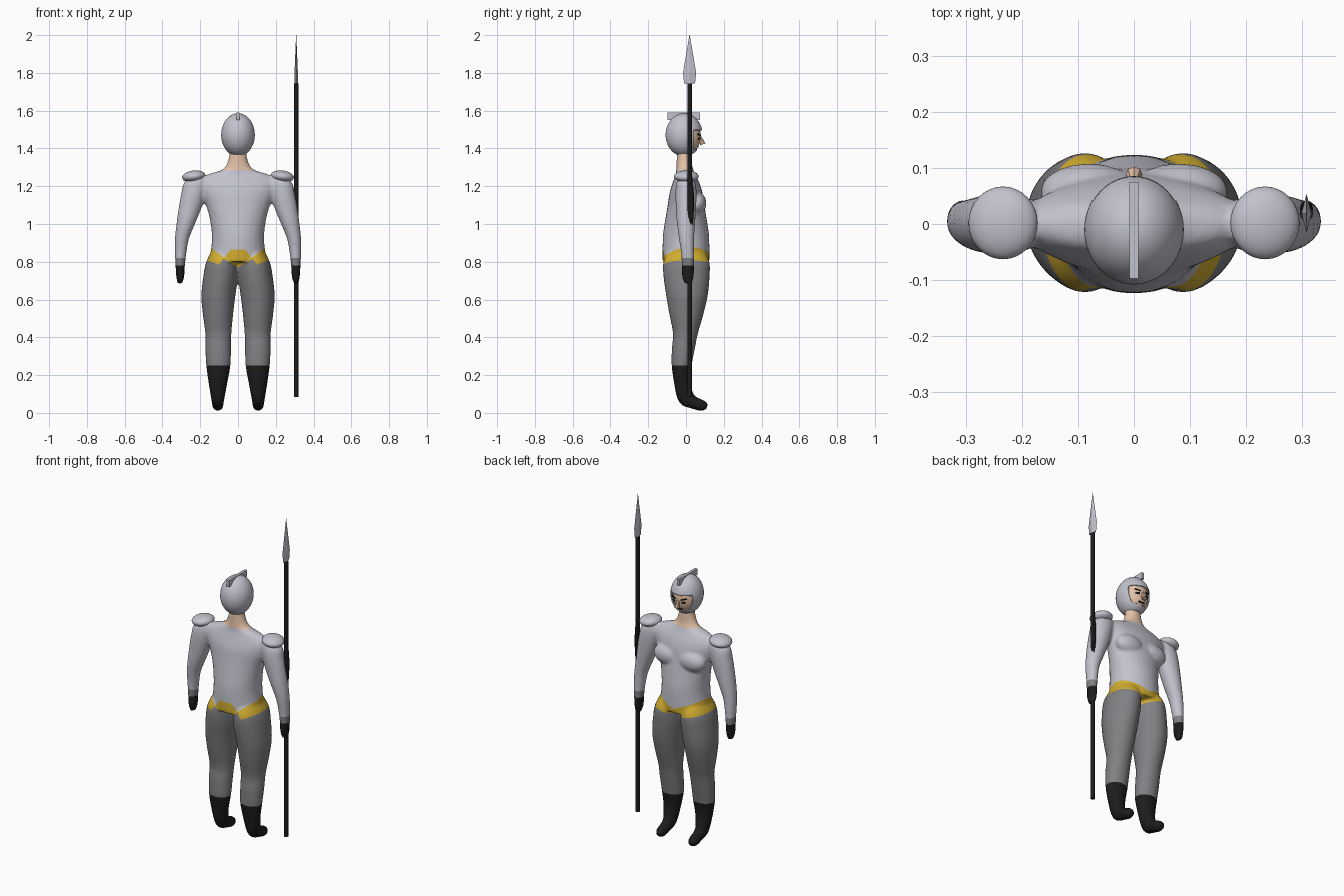
import bpy, bmesh, math
from mathutils import Vector, Matrix

if "Cube" in bpy.data.objects:
    bpy.data.objects.remove(bpy.data.objects["Cube"])


def material(name, rgb):
    m = bpy.data.materials.new(name)
    m.diffuse_color = (*rgb, 1)
    m.use_nodes = True
    m.node_tree.nodes["Principled BSDF"].inputs["Base Color"].default_value = m.diffuse_color
    return m


ARMOR = material("light_armor", (0.54, 0.54, 0.61))
CLOTH = material("grey_cloth", (0.22, 0.22, 0.235))
GOLD = material("belt_yellow", (0.64, 0.42, 0.03))
BLACK = material("black_leather", (0.012, 0.012, 0.012))
SKIN = material("skin", (0.78, 0.54, 0.39))


def finish(bm, name, mats, smooth=True):
    me = bpy.data.meshes.new(name)
    bmesh.ops.recalc_face_normals(bm, faces=bm.faces)
    bm.to_mesh(me)
    bm.free()
    for m in mats:
        me.materials.append(m)
    ob = bpy.data.objects.new(name, me)
    bpy.context.collection.objects.link(ob)
    if smooth:
        activate(ob)
        bpy.ops.object.shade_smooth_by_angle(angle=math.radians(40))
    return ob


def activate(ob):
    bpy.ops.object.select_all(action='DESELECT')
    ob.select_set(True)
    bpy.context.view_layer.objects.active = ob


def spline(rows, steps=4):
    """Catmull-Rom interpolation between cross-sections."""
    out = []
    for i in range(len(rows) - 1):
        a, b, c, d = (rows[max(0, min(len(rows) - 1, i + k))] for k in (-1, 0, 1, 2))
        for s in range(steps):
            t = s / steps
            out.append([0.5 * (2 * q + (r - p) * t + (2 * p - 5 * q + 4 * r - u) * t * t
                               + (3 * q - p - 3 * r + u) * t ** 3)
                        for p, q, r, u in zip(a, b, c, d)])
    return out + [list(rows[-1])]


def loft(bm, rows, side=1, n=28):
    """Closed tube; each row is x, y, z, x radius, y radius, tilt."""
    rings = []
    for x, y, z, rx, ry, tilt in spline(rows):
        ring = []
        for k in range(n):
            a = 2 * math.pi * k / n
            s = ry * math.sin(a)
            ring.append(bm.verts.new((side * (x + rx * math.cos(a)),
                                      y + s * math.cos(tilt), z + s * math.sin(tilt))))
        rings.append(ring)
    for p, q in zip(rings, rings[1:]):
        for k in range(n):
            bm.faces.new((p[k], p[(k + 1) % n], q[(k + 1) % n], q[k]))
    bm.faces.new(rings[0])
    bm.faces.new(rings[-1])


def ball(bm, c, r, u=32, v=20, rot=None):
    m = Matrix.Translation(c) @ (rot or Matrix()) @ Matrix.Diagonal((*r, 1))
    bmesh.ops.create_uvsphere(bm, u_segments=u, v_segments=v, radius=1, matrix=m)


def box(bm, c, size, rot=None):
    m = Matrix.Translation(c) @ (rot or Matrix()) @ Matrix.Diagonal((*size, 1))
    bmesh.ops.create_cube(bm, size=1, matrix=m)


def cut(bm, co, no, test=lambda c: True):
    faces = [f for f in bm.faces if test(f.calc_center_median())]
    geom = set(faces)
    for f in faces:
        geom.update(f.edges, f.verts)
    bmesh.ops.bisect_plane(bm, geom=list(geom), plane_co=co, plane_no=no, dist=1e-5)


# Body: torso with neck, arms and legs fused into one smooth skin
bm = bmesh.new()
torso = [(.80, 0, .155, .124), (.88, 0, .141, .124), (.95, 0, .139, .121), (1.03, 0, .15, .109),
         (1.10, 0, .17, .097), (1.17, 0, .20, .086), (1.22, 0, .21, .07), (1.26, -.003, .165, .053),
         (1.285, -.006, .088, .046), (1.315, -.009, .06, .041), (1.36, -.01, .046, .039),
         (1.40, -.01, .044, .037)]
loft(bm, [(0, y, z, rx, ry, 0) for z, y, rx, ry in torso])
arm = [(.308, .012, .685, .012, .02, 0), (.306, .01, .72, .021, .031, 0), (.306, .01, .78, .025, .033, 0),
       (.304, .008, .84, .030, .034, 0), (.297, .003, .92, .037, .040, 0), (.277, 0, 1.0, .049, .048, 0),
       (.255, 0, 1.08, .060, .053, 0), (.235, 0, 1.16, .066, .056, 0), (.22, 0, 1.22, .065, .05, 0),
       (.20, 0, 1.26, .03, .03, 0)]
leg = [(.07, 0, .87, .06, .09, 0), (.084, .002, .80, .084, .122, 0), (.092, .003, .72, .092, .122, 0),
       (.104, .005, .62, .090, .110, 0), (.106, .002, .52, .080, .09, 0), (.104, -.003, .42, .069, .066, 0),
       (.105, -.014, .34, .068, .061, 0), (.104, -.023, .25, .064, .053, 0), (.106, -.02, .16, .05, .043, .1),
       (.107, 0, .082, .036, .045, .65), (.107, .04, .055, .031, .034, 1.2),
       (.107, .088, .038, .028, .029, 1.3), (.107, .112, .034, .014, .015, 1.3)]
for s in (-1, 1):
    loft(bm, arm, s)
    loft(bm, leg, s)
    ball(bm, (s * .08, .058, 1.11), (.088, .05, .06))
body = finish(bm, "body", [ARMOR, CLOTH, GOLD, BLACK, SKIN], False)
activate(body)
mod = body.modifiers.new("fuse", 'REMESH')
mod.mode = 'VOXEL'
mod.voxel_size = 0.008
bpy.ops.object.modifier_apply(modifier=mod.name)
mod = body.modifiers.new("relax", 'SMOOTH')
mod.factor, mod.iterations = 0.5, 5
bpy.ops.object.modifier_apply(modifier=mod.name)

# Clothing edges: boots, gloves, cuffs, collar and the pointed belt
bm = bmesh.new()
bm.from_mesh(body.data)
cut(bm, (0, 0, .25), (0, 0, 1))
cut(bm, (0, 0, 1.287), (0, 0, 1), lambda c: c.z > 1.2)
for h in (.78, .82):
    cut(bm, (0, 0, h), (0, 0, 1), lambda c: abs(c.x) > .24)
BACK = ((.865, 0), (.91, -1.2), (.767, .75), (.77, .6), (.925, -1.4), (.75, .35))
FRONT = ((.775, .2), (.825, .4))
cut(bm, (0, 0, 0), (1, 0, 0), lambda c: .7 < c.z < .92)
cut(bm, (0, 0, 0), (0, 1, 0), lambda c: .7 < c.z < .92 and abs(c.x) < .23)
for face_dir, lines in ((-1, BACK), (1, FRONT)):
    for s in (-1, 1):
        for h, slope in lines:
            cut(bm, (0, 0, h), (-slope * s, 0, 1),
                lambda c: .72 < c.z < .91 and c.y * face_dir > 0 and 0 < c.x * s < .23)


def belt_range(a, y):
    if y > 0:
        return .775 + .2 * a, .825 + .4 * a
    low = min(.77 + .6 * a, max(.925 - 1.4 * a, .75 + .35 * a))
    return low, max(min(.865, .91 - 1.2 * a), .767 + .75 * a)


for f in bm.faces:
    f.smooth = True
    c = f.calc_center_median()
    a = abs(c.x)
    if a > .24:
        f.material_index = 3 if c.z < .78 else 1 if c.z < .82 else 0
    else:
        low, high = belt_range(a, c.y)
        f.material_index = (3 if c.z < .25 else 1 if c.z < low else 2 if c.z < high
                            else 0 if c.z < 1.287 else 4)
bm.to_mesh(body.data)
bm.free()

# Shoulder guards
for s, side in ((-1, "left"), (1, "right")):
    bm = bmesh.new()
    ball(bm, (s * .234, .002, 1.252), (.062, .065, .031), rot=Matrix.Rotation(s * .12, 4, 'Y'))
    finish(bm, side + "_shoulder_guard", [ARMOR])

# Face and nose
FC, FR = Vector((0, -.012, 1.467)), Vector((.08, .09, .108))
bm = bmesh.new()
ball(bm, FC, FR)
bmesh.ops.create_cone(bm, cap_ends=True, segments=8, radius1=.015, radius2=.006, depth=.05,
                      matrix=Matrix.Translation((0, .08, 1.445)) @ Matrix.Rotation(.35, 4, 'X'))
finish(bm, "face", [SKIN])

# Eyes, brows and mouth
bm = bmesh.new()
for x, z, w, h, roll in ((.032, 1.452, .022, .009, 0), (-.032, 1.452, .022, .009, 0),
                         (.033, 1.472, .034, .007, -.25), (-.033, 1.472, .034, .007, .25),
                         (0, 1.408, .036, .006, 0)):
    y = FC.y + FR.y * math.sqrt(1 - (x / FR.x) ** 2 - ((z - FC.z) / FR.z) ** 2)
    rot = Matrix.Rotation(-x * 13, 4, 'Z') @ Matrix.Rotation(roll, 4, 'Y')
    box(bm, (x, y, z), (w, .007, h), rot)
finish(bm, "face_details", [BLACK], False)

# Helmet with a face opening and cheek guards
bm = bmesh.new()
ball(bm, (0, -.01, 1.472), (.089, .098, .114), 48, 32)
cut(bm, (0, 0, 1.497), (0, 0, 1))
cut(bm, (0, 0, 1.395), (0, 0, 1))
cut(bm, (0, .042, 0), (0, 1, 0))
cut(bm, (0, .058, 0), (0, 1, 0))
gone = []
for f in bm.faces:
    c = f.calc_center_median()
    if (c.z < 1.497 and c.y > (.042 if c.z > 1.395 else .058)) or c.z < 1.365:
        gone.append(f)
bmesh.ops.delete(bm, geom=gone, context='FACES')
helmet = finish(bm, "helmet", [ARMOR])
mod = helmet.modifiers.new("thickness", 'SOLIDIFY')
mod.thickness, mod.offset = .007, -1

# Helmet crest
bm = bmesh.new()
box(bm, (0, -.011, 1.57), (.016, .172, .038))
finish(bm, "helmet_crest", [ARMOR], False)

# Spear shaft with a slim tapered grip
SX, SY = .308, .019
bm = bmesh.new()
bmesh.ops.create_cone(bm, cap_ends=True, segments=12, radius1=.012, radius2=.012, depth=1.66,
                      matrix=Matrix.Translation((SX, SY, .915)))
loft(bm, [(SX, .022, 1.30, .004, .004, 0), (SX, .027, 1.13, .012, .016, 0),
          (SX, .03, .95, .003, .003, 0)], n=8)
finish(bm, "spear_shaft", [BLACK])

# Spear head: diamond section blade
bm = bmesh.new()
rings = [[bm.verts.new((SX + dx * t, SY + dy * w, z))
          for dx, dy in ((1, 0), (0, 1), (-1, 0), (0, -1))]
         for z, t, w in ((1.745, .009, .029), (1.80, .009, .035), (2.0, .0006, .001))]
for p, q in zip(rings, rings[1:]):
    for k in range(4):
        bm.faces.new((p[k], p[(k + 1) % 4], q[(k + 1) % 4], q[k]))
bm.faces.new(rings[0])
bm.faces.new(rings[-1])
finish(bm, "spear_head", [ARMOR], False)
